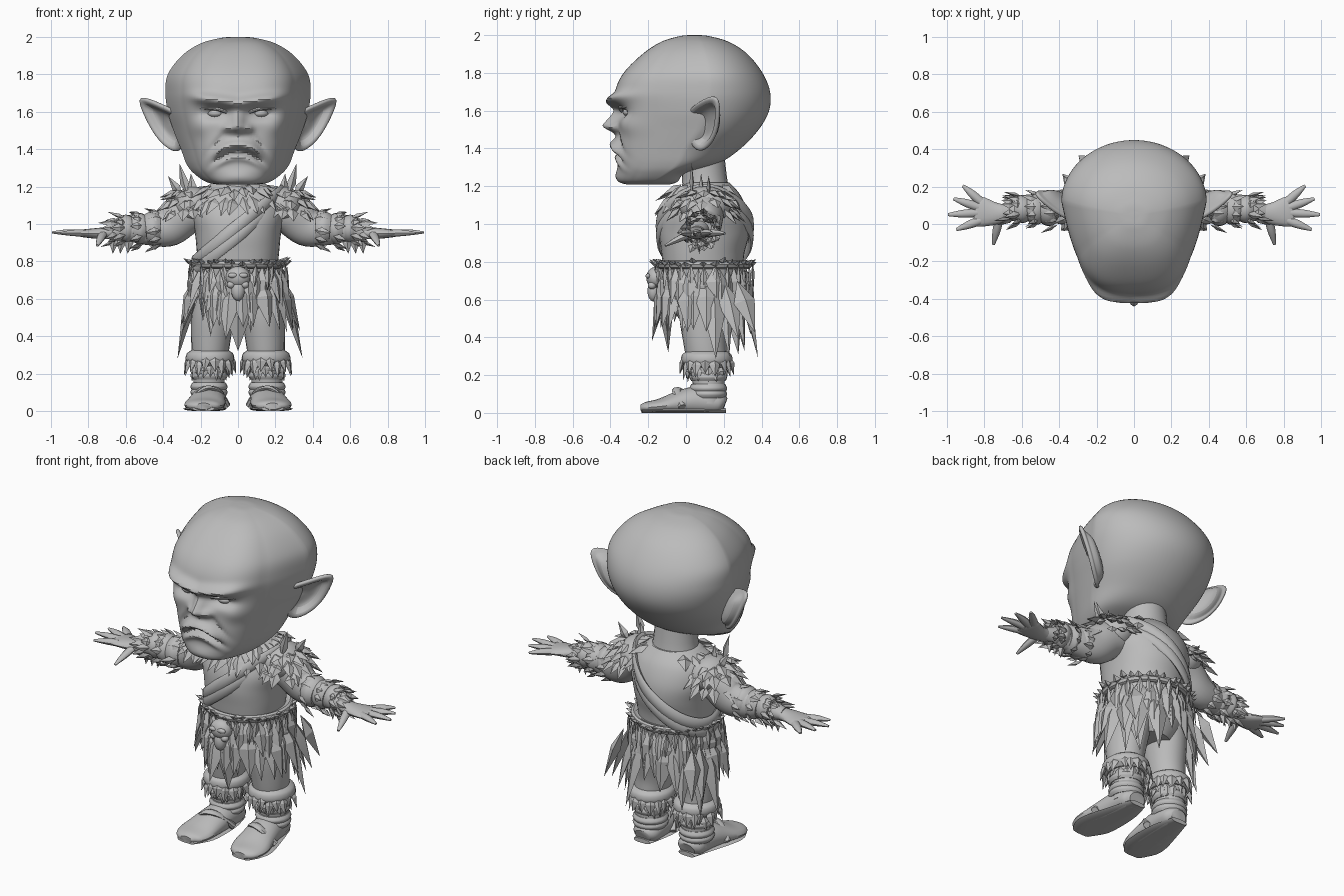
import bpy, bmesh, math, random
from mathutils import Vector, Matrix

random.seed(4)
if "Cube" in bpy.data.objects:
    bpy.data.objects.remove(bpy.data.objects["Cube"])

clay = bpy.data.materials.new("clay_grey")
clay.use_nodes = True
clay.diffuse_color = (0.5, 0.5, 0.5, 1)
clay.node_tree.nodes["Principled BSDF"].inputs["Base Color"].default_value = (0.5, 0.5, 0.5, 1)


def finish(name, bm, mirror=False, angle=40):
    bmesh.ops.recalc_face_normals(bm, faces=bm.faces)
    me = bpy.data.meshes.new(name)
    bm.to_mesh(me)
    bm.free()
    me.materials.append(clay)
    me.shade_smooth()
    me.set_sharp_from_angle(angle=math.radians(angle))
    ob = bpy.data.objects.new(name, me)
    bpy.context.collection.objects.link(ob)
    if mirror:
        ob.modifiers.new("mirror", "MIRROR").use_mirror_merge = False
    return ob


def spline(rows, steps):
    """Smooth curve through the rows, on any number of channels."""
    out, last = [], len(rows) - 1
    for i in range(last):
        a, b, c, d = rows[max(i - 1, 0)], rows[i], rows[i + 1], rows[min(i + 2, last)]
        for k in range(steps):
            t = k / steps
            out.append([q + t * (r - p) / 2 + t * t * (p - 2.5 * q + 2 * r - s / 2)
                        + t ** 3 * (1.5 * (q - r) + (s - p) / 2) for p, q, r, s in zip(a, b, c, d)])
    return out + [list(rows[-1])]


def skin(name, rings, closed=False, mirror=False, angle=40):
    bm = bmesh.new()
    vs = [[bm.verts.new(p) for p in ring] for ring in rings]
    n = len(vs[0])
    for a, b in zip(vs, vs[1:] + (vs[:1] if closed else [])):
        for j in range(n):
            bm.faces.new((a[j], a[(j + 1) % n], b[(j + 1) % n], b[j]))
    if not closed:
        bm.faces.new(vs[0])
        bm.faces.new(vs[-1])
    return finish(name, bm, mirror, angle)


def tube(name, rows, n=16, steps=5, closed=False, mirror=False):
    """Rows are x, y, z, sideways radius, upright radius."""
    rows = rows if closed else spline(rows, steps)
    rings, m = [], len(rows)
    for i, r in enumerate(rows):
        a = rows[(i - 1) % m if closed else max(i - 1, 0)]
        b = rows[(i + 1) % m if closed else min(i + 1, m - 1)]
        t = (Vector(b[:3]) - Vector(a[:3])).normalized()
        side = t.cross(Vector((0, 1, 0) if abs(t.z) > 0.9 else (0, 0, 1))).normalized()
        up = side.cross(t)
        ring = [Vector(r[:3]) + side * r[3] * math.cos(w) + up * r[4] * math.sin(w)
                for w in (math.tau * j / n for j in range(n))]
        rings.append([Vector((p.x, p.y, max(p.z, 0))) for p in ring])
    return skin(name, rings, closed, mirror)


def loft(name, rows, n=40, steps=6, power=2, narrow=0, shape=None):
    """Rows are height, front y, back y, widest y, half width."""
    rings = []
    for z, front, back, mid, w in spline(rows, steps):
        ring = []
        for j in range(n):
            c, s = math.cos(math.tau * j / n), math.sin(math.tau * j / n)
            p = power if s < 0 else 2
            r = (abs(c) ** p + abs(s) ** p) ** (-1 / p)
            y = mid + r * s * (back - mid if s > 0 else mid - front)
            x = w * r * c * (1 - narrow * min(1, max(0, -s * 1.8)))
            ring.append(shape(x, y, z) if shape else Vector((x, y, z)))
        rings.append(ring)
    return skin(name, rings)


def ball(name, loc, size, mirror=False):
    bm = bmesh.new()
    bmesh.ops.create_uvsphere(bm, u_segments=24, v_segments=14, radius=1,
                              matrix=Matrix.Translation(loc) @ Matrix.Diagonal((*size, 1)))
    return finish(name, bm, mirror)


def tufts(name, items, mirror=False):
    """Pointed, ridged locks: root, direction, outward, length, width."""
    bm = bmesh.new()
    for root, d, out, length, width in items:
        root, d, out = Vector(root), Vector(d).normalized(), Vector(out).normalized()
        side = d.cross(out).normalized() * width / 2
        out = side.cross(d).normalized() * width * 0.25
        mid = root + d * length * 0.4
        ends = [bm.verts.new(root), bm.verts.new(root + d * length)]
        belt = [bm.verts.new(mid + o) for o in (side, out, -side, -out)]
        for e in ends:
            for k in range(4):
                bm.faces.new((e, belt[k], belt[(k + 1) % 4]))
    return finish(name, bm, mirror, 20)


def around(count, cx, cy, z, rx, ry, flare, drop, length, width, keep=lambda a: True):
    """Locks set round an upright oval; length may depend on the angle."""
    items = []
    for k in range(count):
        a = math.tau * (k + random.uniform(-0.25, 0.25)) / count
        if keep(a):
            out = Vector((math.cos(a), math.sin(a), 0))
            size = length(a) if callable(length) else length
            items.append(((cx + rx * out.x, cy + ry * out.y, z + random.uniform(-0.01, 0.01)),
                          out * flare + Vector((random.uniform(-0.15, 0.15), 0, -drop)), out,
                          size * random.uniform(0.8, 1.15), width * random.uniform(0.8, 1.2)))
    return items


def bell(v, size):
    return math.exp(-(v / size) ** 2)


# Head: skull loft with a scowling face pushed into its front
def face(x, y, z):
    ax = abs(x)
    if y < 0:
        inner = 1 / (1 + math.exp((ax - 0.24) * 50))
        lip = 1.425 - 3.2 * x * x
        mouth = 1 / (1 + math.exp((ax - 0.12) * 80))
        push = 0.05 * inner * bell(z - 1.645 - 0.14 * ax, 0.03)
        push -= 0.045 * bell(ax - 0.12, 0.075) * bell(z - 1.59, 0.03)
        push += 0.055 * bell(x, 0.035) * bell(z - 1.54, 0.055)
        push += 0.035 * bell(x, 0.06) * bell(z - 1.515, 0.025)
        push += 0.03 * bell(ax - 0.055, 0.022) * bell(z - 1.51, 0.022)
        push += 0.04 * mouth * bell(z - lip, 0.025) - 0.03 * mouth * bell(z - lip + 0.04, 0.014)
        push += 0.015 * mouth * bell(z - lip + 0.07, 0.02)
        push += 0.02 * bell(ax - 0.21, 0.06) * bell(z - 1.52, 0.05)
        push -= 0.015 * bell(ax - 0.06 - (1.5 - z) * 0.8, 0.018) * bell(z - 1.44, 0.06)
        push += 0.02 * bell(x, 0.09) * bell(z - 1.25, 0.04)
        y -= push * min(1, -y / 0.2)
    return Vector((x, y, z))


loft("head", [(1.21, -0.31, -0.08, -0.2, 0.10), (1.225, -0.345, -0.04, -0.17, 0.17),
              (1.27, -0.355, 0.0, -0.1, 0.235), (1.32, -0.36, 0.17, -0.04, 0.275),
              (1.4, -0.365, 0.29, 0.0, 0.305), (1.5, -0.36, 0.385, 0.07, 0.345),
              (1.6, -0.365, 0.44, 0.1, 0.375), (1.7, -0.375, 0.445, 0.12, 0.388),
              (1.8, -0.33, 0.405, 0.12, 0.375), (1.9, -0.23, 0.325, 0.1, 0.3),
              (1.965, -0.13, 0.225, 0.08, 0.2), (1.995, -0.03, 0.12, 0.06, 0.09),
              (2.0, 0.03, 0.06, 0.05, 0.02)], 128, 9, 2.9, 0.15, face)
ball("eyes", (0.12, -0.29, 1.592), (0.045, 0.045, 0.026), True)
tube("eyelids", [(0.06, -0.34, 1.6, 0.01, 0.01), (0.12, -0.345, 1.617, 0.014, 0.01),
                 (0.2, -0.31, 1.622, 0.01, 0.008)], 8, mirror=True)

# Ears: a cupped pointed shell
bm = bmesh.new()
rim = [Vector(p) for p in ((0.31, 0.01, 1.6), (0.42, 0.06, 1.645), (0.545, 0.17, 1.70), (0.51, 0.18, 1.6),
                           (0.455, 0.17, 1.49), (0.39, 0.13, 1.41), (0.31, 0.07, 1.37),
                           (0.29, 0.01, 1.44), (0.29, -0.01, 1.53))]
mid = sum(rim, Vector()) / len(rim)
loops = [[bm.verts.new(p.lerp(mid, f) + Vector((-0.6, 0.8, 0)) * dip) for p in rim]
         for f, dip in ((0, 0), (0.2, 0.0), (0.35, 0.04), (0.75, 0.05))]
for a, b in zip(loops, loops[1:]):
    for j in range(len(rim)):
        k = (j + 1) % len(rim)
        bm.faces.new((a[j], a[k], b[k], b[j]))
bm.faces.new(loops[-1])
ear = finish("ears", bm, True)
solid = ear.modifiers.new("thickness", "SOLIDIFY")
solid.thickness, solid.offset = 0.025, 0
ear.modifiers.new("smooth", "SUBSURF").levels = 2
ear.modifiers["smooth"].render_levels = 2

# Trunk and neck
tube("neck", [(0, 0.1, 1.12, 0.17, 0.15), (0, 0.1, 1.22, 0.13, 0.12), (0, 0.08, 1.4, 0.12, 0.12)], 24)
loft("torso", [(0.76, -0.12, 0.3, 0.09, 0.21), (0.85, -0.13, 0.31, 0.09, 0.22),
               (0.95, -0.14, 0.335, 0.1, 0.23), (1.05, -0.125, 0.33, 0.1, 0.25),
               (1.15, -0.07, 0.29, 0.1, 0.23), (1.22, 0.0, 0.23, 0.1, 0.14)], power=2.4)
loft("hips", [(0.5, -0.04, 0.24, 0.1, 0.14), (0.6, -0.08, 0.28, 0.1, 0.22), (0.8, -0.12, 0.31, 0.1, 0.23)])
for name, lift, grow in (("chest_strap", 0.0, 0.0), ("chest_strap_edge", -0.05, -0.002)):
    loop = []
    for k in range(48):
        a = math.tau * k / 48
        x, rise = 0.235 * math.cos(a), max(0, math.cos(a))
        loop.append((x, 0.1 + (0.245 + grow - 0.06 * rise ** 2) * math.sin(a), 0.99 + 0.8 * x + lift, 0.016, 0.035))
    tube(name, loop, 8, closed=True)

# Arms, bracers and hands
tube("arms", [(0.18, 0.1, 1.08, 0.1, 0.1), (0.28, 0.1, 1.05, 0.1, 0.11), (0.37, 0.1, 0.985, 0.085, 0.105),
              (0.47, 0.09, 0.97, 0.075, 0.085), (0.58, 0.075, 0.97, 0.06, 0.065),
              (0.7, 0.06, 0.955, 0.045, 0.035)], 24, mirror=True)
for k, (x, r) in enumerate(((0.46, 0.092), (0.53, 0.085), (0.6, 0.075))):
    tube(f"bracer_wrap_{k}", [(x - 0.035, 0.085, 0.975, r - 0.012, r - 0.012), (x, 0.08, 0.975, r, r),
                              (x + 0.035, 0.078, 0.972, r - 0.015, r - 0.015)], 20, mirror=True)
fur = []
for x, r in ((0.41, 0.085), (0.51, 0.08), (0.6, 0.068), (0.64, 0.055)):
    for k in range(11):
        a = math.tau * (k + random.random() * 0.6) / 11
        out = Vector((0, math.cos(a), math.sin(a)))
        fur.append((Vector((x, 0.08, 0.97)) + out * r, out * random.uniform(0.15, 0.55) + Vector((1, 0, -0.15)),
                    out, random.uniform(0.06, 0.11), 0.045))
for x in (0.58, 0.62, 0.66):
    fur.append(((x, 0.07, 0.94), (0.1, 0, -1), (0, -1, 0), 0.1, 0.05))
tufts("bracer_fur", fur, True)
tube("palms", [(0.66, 0.06, 0.955, 0.04, 0.035), (0.74, 0.055, 0.95, 0.06, 0.03), (0.82, 0.065, 0.95, 0.08, 0.022),
               (0.85, 0.07, 0.95, 0.065, 0.016)], 16, mirror=True)
for name, sx, sy, ex, ey, ez in (("little_fingers", 0.82, 0.12, 0.915, 0.205, 0.95),
                                 ("ring_fingers", 0.83, 0.09, 0.965, 0.135, 0.955),
                                 ("middle_fingers", 0.83, 0.06, 0.995, 0.05, 0.955),
                                 ("index_fingers", 0.82, 0.02, 0.95, -0.03, 0.95),
                                 ("thumbs", 0.72, 0.03, 0.752, -0.11, 0.885)):
    tube(name, [(sx, sy, 0.95, 0.024, 0.02), ((sx + ex) / 2, (sy + ey) / 2, (0.955 + ez) / 2, 0.021, 0.017),
                (ex, ey, ez, 0.008, 0.006)], 10, mirror=True)

# Shoulder fur: padded caps, collar and raised spikes
ball("shoulder_pads", (0.24, 0.1, 1.1), (0.11, 0.14, 0.1), True)
sides = lambda a: math.sin(a) < 0.75
collar = around(26, 0, 0.1, 1.2, 0.16, 0.13, 1, 0.5, 0.14, 0.07, sides)
collar += around(30, 0, 0.1, 1.15, 0.22, 0.17, 0.8, 0.8, 0.14, 0.07, sides)
tufts("collar_fur", collar)
fur = []
for ring, (z, r) in enumerate(((1.17, 0.05), (1.13, 0.085), (1.08, 0.105))):
    fur += around(15, 0.26, 0.1, z, r, r * 1.25, 1, 0.35 + 0.3 * ring, 0.11, 0.065,
                  lambda a: math.cos(a) > -0.5)
for x, y, lean, size in ((0.27, 0.03, 0.25, 0.18), (0.24, 0.08, 0.1, 0.12), (0.3, 0.12, 0.7, 0.13)):
    fur.append(((x, y, 1.15), (lean, 0, 1), (0.3, -1, 0), size, 0.05))
tufts("shoulder_fur", fur, True)

# Belt with hanging teeth and a skull
ring = [(0.235 * math.cos(math.tau * k / 40), 0.095 + 0.235 * math.sin(math.tau * k / 40), 0.785, 0.02, 0.022)
        for k in range(40)]
tube("belt", ring, 8, closed=True)
tufts("belt_trim", around(34, 0, 0.095, 0.78, 0.235, 0.235, 0.9, -0.5, 0.06, 0.045))
tufts("belt_teeth", around(26, 0, 0.095, 0.785, 0.262, 0.26, 0.03, 1, 0.15, 0.036))
ball("skull_ornament", (0, -0.16, 0.715), (0.066, 0.05, 0.058))
ball("skull_jaw", (0, -0.172, 0.645), (0.036, 0.032, 0.055))
ball("skull_cheeks", (0.038, -0.18, 0.675), (0.022, 0.022, 0.02), True)
ball("skull_brows", (0.028, -0.2, 0.725), (0.026, 0.014, 0.014), True)


# Hide skirt: long front flap, long rear corners, shorter sides
def hem(a):
    c, s = abs(math.cos(a)), math.sin(a)
    return 0.22 + 0.1 * (s < -0.7) + 0.14 * (s > 0.1) * (c > 0.35) + 0.07 * (s > 0.9) + 0.06 * (c > 0.85)


tufts("skirt_lower", around(30, 0, 0.1, 0.72, 0.23, 0.215, 0.2, 1, hem, 0.11))
tufts("skirt_upper", around(32, 0, 0.1, 0.77, 0.24, 0.22, 0.17, 1, 0.23, 0.09))
tufts("skirt_middle", around(26, 0, 0.1, 0.68, 0.24, 0.22, 0.22, 1, 0.17, 0.08))
tufts("skirt_flap", [((x, -0.12, 0.76), (x * 0.4, 0.06, -1), (0, -1, 0), size, w)
                     for x, size, w in ((0, 0.44, 0.19), (-0.06, 0.34, 0.1), (0.06, 0.34, 0.1))])
tufts("skirt_corners", [((0.23, y, 0.7), (0.24, d, -1), (1, d, 0), size, 0.12)
                        for y, d, size in ((0.02, -0.05, 0.28), (0.2, 0.25, 0.33), (0.27, 0.35, 0.3))], True)

# Legs, fur cuffs, wraps and feet
tube("legs", [(0.12, 0.11, 0.62, 0.12, 0.145), (0.135, 0.1, 0.5, 0.115, 0.135), (0.145, 0.1, 0.38, 0.105, 0.115),
              (0.15, 0.11, 0.28, 0.095, 0.105), (0.155, 0.12, 0.16, 0.083, 0.085),
              (0.155, 0.12, 0.05, 0.085, 0.085)], 24, mirror=True)
tube("boot_cuffs", [(0.15, 0.11, 0.325, 0.1, 0.11), (0.15, 0.11, 0.305, 0.125, 0.132),
                    (0.15, 0.11, 0.27, 0.128, 0.135), (0.15, 0.11, 0.24, 0.1, 0.11)], 24, mirror=True)
tufts("boot_fur", around(18, 0.15, 0.11, 0.3, 0.115, 0.125, 0.2, 1, 0.11, 0.055)
      + around(16, 0.15, 0.11, 0.25, 0.09, 0.1, 0.1, 1, 0.08, 0.05), True)
for k, z in enumerate((0.19, 0.13, 0.1)):
    tube(f"ankle_wrap_{k}", [(0.155, 0.118, z - 0.022, 0.088, 0.09), (0.155, 0.118, z, 0.1, 0.1),
                             (0.155, 0.118, z + 0.022, 0.088, 0.09)], 20, mirror=True)
tube("feet", [(0.15, 0.205, 0.04, 0.05, 0.04), (0.15, 0.17, 0.05, 0.08, 0.06), (0.155, 0.06, 0.06, 0.09, 0.08),
              (0.165, -0.04, 0.05, 0.1, 0.065), (0.18, -0.14, 0.035, 0.108, 0.04),
              (0.185, -0.21, 0.028, 0.085, 0.03), (0.185, -0.24, 0.025, 0.04, 0.018)], 20, mirror=True)
tube("soles", [(0.15, 0.21, 0.012, 0.055, 0.014), (0.155, 0.06, 0.012, 0.095, 0.014),
               (0.18, -0.13, 0.012, 0.114, 0.014), (0.185, -0.235, 0.012, 0.06, 0.014)], 12, mirror=True)
tube("foot_straps", [(0.06, 0.04, 0.03, 0.02, 0.02), (0.11, -0.02, 0.105, 0.025, 0.014),
                     (0.18, -0.05, 0.118, 0.025, 0.014), (0.265, -0.02, 0.03, 0.02, 0.02)], 8, mirror=True)
